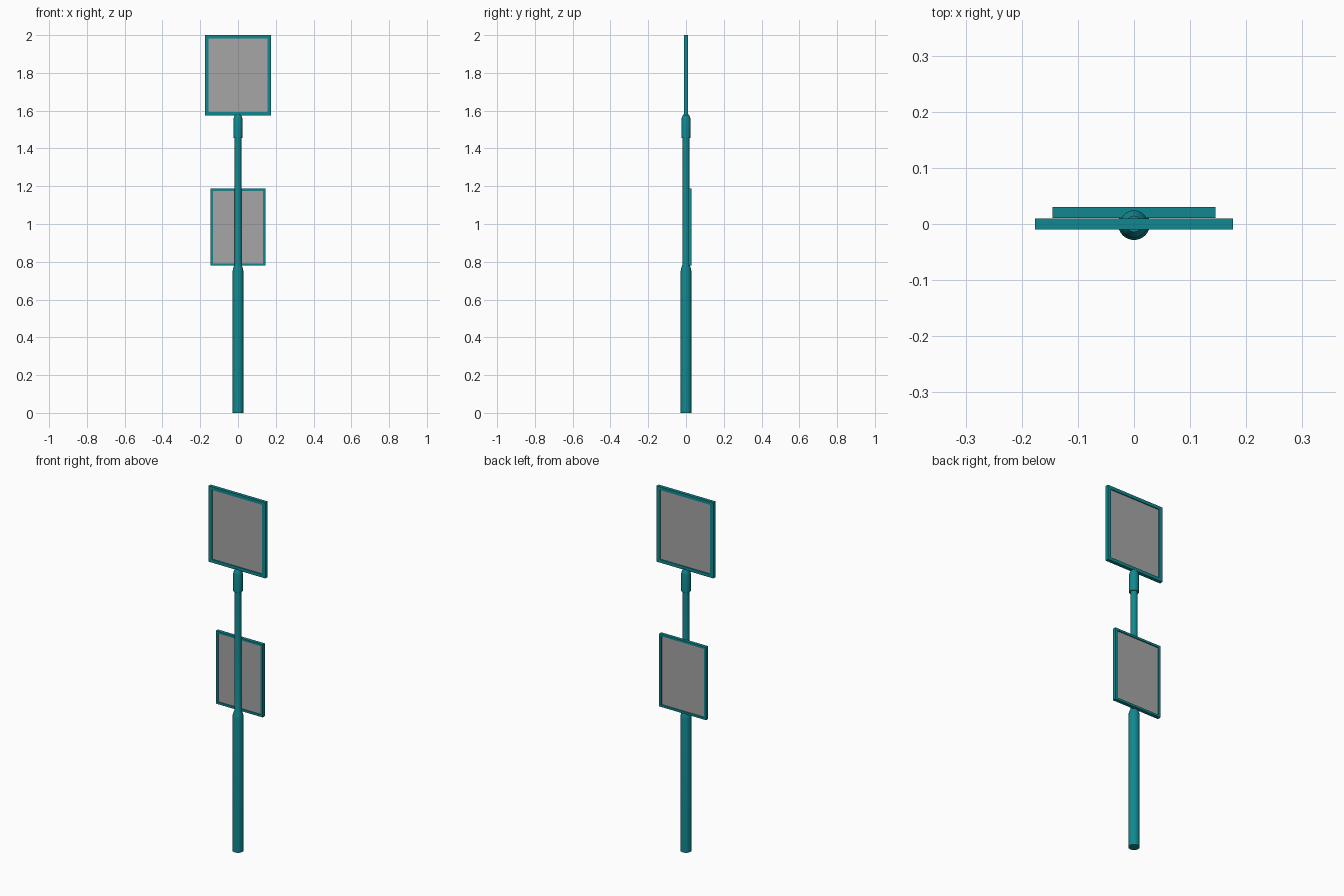
import bpy, bmesh, math
from mathutils import Matrix

if "Cube" in bpy.data.objects:
    bpy.data.objects.remove(bpy.data.objects["Cube"])


def material(name, rgb):
    m = bpy.data.materials.new(name)
    m.diffuse_color = (*rgb, 1)
    m.use_nodes = True
    m.node_tree.nodes["Principled BSDF"].inputs["Base Color"].default_value = m.diffuse_color
    return m


TEAL = material("teal paint", (0.005, 0.25, 0.28))
GREY = material("grey panel", (0.38, 0.38, 0.38))


def finish(name, bm, mat):
    bmesh.ops.recalc_face_normals(bm, faces=bm.faces)
    me = bpy.data.meshes.new(name)
    bm.to_mesh(me)
    bm.free()
    me.materials.append(mat)
    ob = bpy.data.objects.new(name, me)
    bpy.context.collection.objects.link(ob)
    return ob


def lathe(name, profile, sides=32):
    """Closed turned part from (radius, z) points."""
    bm = bmesh.new()
    rings = [[bm.verts.new((r * math.cos(2 * math.pi * i / sides),
                            r * math.sin(2 * math.pi * i / sides), z))
              for i in range(sides)] for r, z in profile]
    for a, b in zip(rings, rings[1:]):
        for i in range(sides):
            j = (i + 1) % sides
            bm.faces.new((a[i], a[j], b[j], b[i]))
    bm.faces.new(rings[0])
    bm.faces.new(rings[-1])
    ob = finish(name, bm, TEAL)
    bpy.ops.object.select_all(action='DESELECT')
    bpy.context.view_layer.objects.active = ob
    ob.select_set(True)
    bpy.ops.object.shade_smooth_by_angle(angle=math.radians(35))


def sign(name, half_w, z0, z1, y, half_t, side, edge, panel_half_t):
    """Square frame ring with a recessed panel inside it."""
    bm = bmesh.new()
    outer = [(-half_w, z0), (half_w, z0), (half_w, z1), (-half_w, z1)]
    w = half_w - side
    inner = [(-w, z0 + edge), (w, z0 + edge), (w, z1 - edge), (-w, z1 - edge)]
    loops = [[bm.verts.new((x, yy, z)) for x, z in pts]
             for pts, yy in ((outer, y - half_t), (outer, y + half_t),
                             (inner, y + half_t), (inner, y - half_t))]
    for k in range(4):
        a, b = loops[k], loops[(k + 1) % 4]
        for i in range(4):
            j = (i + 1) % 4
            bm.faces.new((a[i], a[j], b[j], b[i]))
    finish(name + "_frame", bm, TEAL)

    bm = bmesh.new()
    size = Matrix.Diagonal((2 * w, 2 * panel_half_t, z1 - z0 - 2 * edge, 1))
    bmesh.ops.create_cube(bm, size=1,
                          matrix=Matrix.Translation((0, y, (z0 + z1) / 2)) @ size)
    finish(name + "_panel", bm, GREY)


# Pole: thick base tapering into a thin upper shaft
lathe("pole", [(0.0285, 0), (0.0285, 0.75), (0.026, 0.765),
               (0.018, 0.787), (0.018, 1.47)])
# Collar that carries the top sign
lathe("collar", [(0.0245, 1.455), (0.0245, 1.553), (0.021, 1.568), (0.014, 1.58)])

# Two framed signs
sign("upper_sign", 0.176, 1.575, 2.0, 0.0, 0.0095, 0.021, 0.018, 0.004)
sign("lower_sign", 0.145, 0.78, 1.188, 0.0205, 0.0095, 0.012, 0.012, 0.004)
